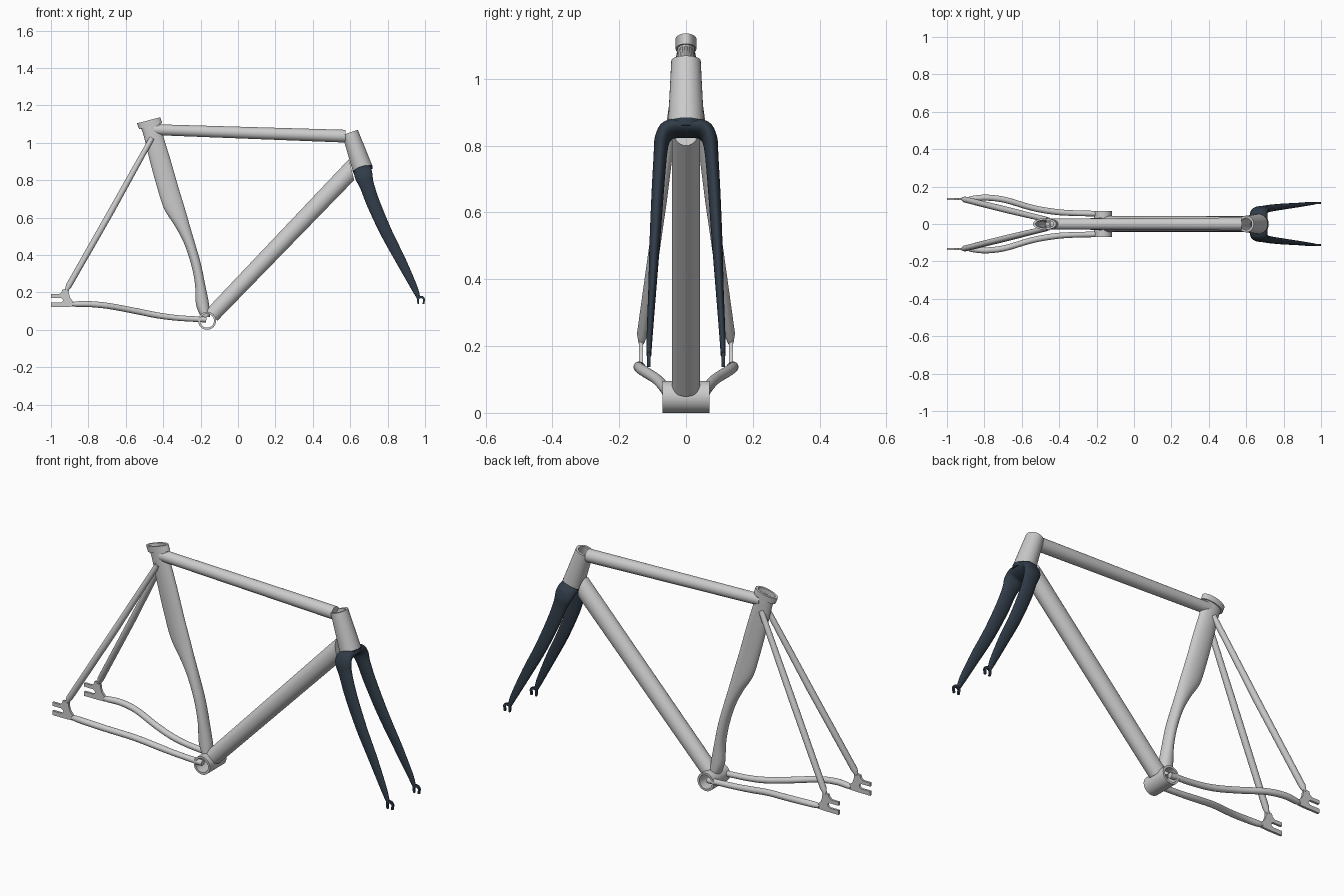
import bpy, bmesh, math
from mathutils import Vector as V

if "Cube" in bpy.data.objects:
    bpy.data.objects.remove(bpy.data.objects["Cube"])

N = 32
dark = bpy.data.materials.new("dark_fork")
dark.diffuse_color = (0.03, 0.045, 0.065, 1)
dark.use_nodes = True
dark.node_tree.nodes["Principled BSDF"].inputs["Base Color"].default_value = dark.diffuse_color


def finish(name, bm, mat=None):
    bmesh.ops.recalc_face_normals(bm, faces=bm.faces[:])
    me = bpy.data.meshes.new(name)
    bm.to_mesh(me)
    bm.free()
    ob = bpy.data.objects.new(name, me)
    bpy.context.collection.objects.link(ob)
    if mat:
        me.materials.append(mat)
    return ob


def smooth(rings, steps=5):
    """Catmull-Rom through rings of (centre, u, v)."""
    out = []
    last = len(rings) - 1
    for i in range(last):
        q = [rings[max(0, min(last, i + k))] for k in (-1, 0, 1, 2)]
        for s in range(steps):
            t = s / steps
            w = (-t**3 + 2*t*t - t, 3*t**3 - 5*t*t + 2, -3*t**3 + 4*t*t + t, t**3 - t*t)
            out.append(tuple(sum((q[k][j] * (w[k] / 2) for k in range(4)), V((0, 0, 0)))
                             for j in range(3)))
    return out + [rings[-1]]


def loft(name, rings, closed=False, mat=None):
    bm = bmesh.new()
    loops = []
    for c, u, v in rings:
        loops.append([bm.verts.new(c + u * math.cos(2*math.pi*k/N) + v * math.sin(2*math.pi*k/N))
                      for k in range(N)])
    pairs = list(zip(loops, loops[1:]))
    if closed:
        pairs.append((loops[-1], loops[0]))
    else:
        bm.faces.new(loops[0])
        bm.faces.new(loops[-1])
    for a, b in pairs:
        for k in range(N):
            m = (k + 1) % N
            bm.faces.new((a[k], a[m], b[m], b[k]))
    return finish(name, bm, mat)


def frames(pts):
    """Round rings for a path of (x, y, z, radius)."""
    out = []
    for i, p in enumerate(pts):
        t = (V(pts[min(i + 1, len(pts) - 1)][:3]) - V(pts[max(i - 1, 0)][:3])).normalized()
        ref = V((0, 0, 1)) if abs(t.y) > 0.9 else V((0, 1, 0))
        u = ref.cross(t).normalized()
        out.append((V(p[:3]), u * p[3], t.cross(u) * p[3]))
    return out


def pipe(name, a, b, wall, mat=None):
    """Open-ended hollow tube between two (x, y, z, radius) points."""
    outer = frames([a, b])
    inner = frames([(*a[:3], a[3] - wall), (*b[:3], b[3] - wall)])
    return loft(name, outer + inner[::-1], True, mat)


def plate(name, prof, y, half, mat=None):
    bm = bmesh.new()
    f = bm.faces.new([bm.verts.new((x, y - half, z)) for x, z in prof])
    ext = bmesh.ops.extrude_face_region(bm, geom=[f])
    bmesh.ops.translate(bm, vec=(0, 2 * half, 0),
                        verts=[g for g in ext["geom"] if isinstance(g, bmesh.types.BMVert)])
    return finish(name, bm, mat)


# Bottom bracket and head tube
pipe("bottom_bracket", (-.165, -.07, .048, .048), (-.165, .07, .048, .048), .011)
pipe("head_tube", (.666, 0, .862, .054), (.599, 0, 1.055, .044), .012)

# Down tube, with its upper end cut parallel to the head tube
start = frames([(-.14, 0, .078, .042), (.6, 0, .85, .042)])[0]
cut = (V((.607, 0, .856)), V((.014, 0, -.056)), V((0, .042, 0)))
if start[1].z > 0:
    cut = (cut[0], -cut[1], cut[2])
if start[2].y < 0:
    cut = (cut[0], cut[1], -cut[2])
loft("down_tube", [start, cut])

# Top tube
loft("top_tube", frames([(-.45, 0, 1.07, .029), (.575, 0, 1.035, .034)]))

# Aero seat tube: left edge, right edge, height, half width
outline = [(-.198, -.15, .067, .034), (-.225, -.155, .137, .033), (-.23, -.176, .244, .032),
           (-.251, -.198, .351, .031), (-.289, -.23, .463, .03), (-.337, -.257, .554, .029),
           (-.394, -.283, .645, .028), (-.433, -.319, .763, .027), (-.474, -.362, .913, .027),
           (-.505, -.401, 1.04, .027)]
seat = [(V(((l + r) / 2, 0, z)), V(((r - l) / 2, 0, 0)), V((0, h, 0))) for l, r, z, h in outline]
seat.append((V((-.468, 0, 1.095)), V((.053, 0, .014)), V((0, .026, 0))))
bore = [(V((-.468, 0, 1.095)), V((.046, 0, .012)), V((0, .02, 0))),
        (V((-.43, 0, .95)), V((.043, 0, .01)), V((0, .019, 0)))]
loft("seat_tube", smooth(seat) + bore)

# Seat clamp collar
lo, hi = V((-.467, 0, 1.089)), V((-.478, 0, 1.12))
big = V((.062, 0, .016)), V((0, .031, 0))
small = V((.049, 0, .0127)), V((0, .021, 0))
loft("seat_collar", [(lo, *big), (hi, *big), (hi, *small), (lo, *small)], True)

# Rear stays and dropouts
drop = [(-1, .19), (-.957, .19), (-.944, .2), (-.939, .215), (-.906, .22), (-.903, .19),
        (-.896, .168), (-.877, .148), (-.877, .124), (-.92, .122), (-1, .122), (-1, .145),
        (-.947, .145), (-.938, .151), (-.935, .158), (-.938, .165), (-.947, .171), (-1, .171)]
for side, s in (("right", -1), ("left", 1)):
    loft(side + "_seat_stay", frames([(-.46, s*.022, 1.025, .014), (-.68, s*.075, .63, .017),
                                      (-.905, s*.131, .235, .016), (-.918, s*.134, .208, .008)]))
    chain = [(-.885, .134, .137, .01), (-.86, .136, .137, .015), (-.79, .141, .137, .016),
             (-.69, .129, .127, .016), (-.55, .088, .101, .016), (-.43, .066, .077, .016),
             (-.32, .058, .063, .015), (-.17, .055, .054, .015)]
    loft(side + "_chain_stay", smooth(frames([(x, s*y, z, r) for x, y, z, r in chain])))
    plate(side + "_rear_dropout", drop, s*.134, .006)

# Fork: x, y, z, fore-aft half depth, side half thickness of one blade
blade = [(.965, .111, .172, .010, .007), (.941, .109, .228, .018, .009),
         (.872, .101, .367, .027, .012), (.794, .093, .517, .032, .016),
         (.725, .084, .672, .036, .0185), (.690, .077, .770, .039, .020)]


def half_fork(s):
    out = [(V((x, s*y, z)), V((.91, 0, .41)) * d, V((0, s*h, 0))) for x, y, z, d, h in blade]
    out.append((V((.675, s*.072, .815)), V((.044, 0, .017)), V((-.002, s*.022, .006))))
    out.append((V((.668, s*.058, .842)), V((.046, 0, .016)), V((-.006, s*.017, .02))))
    out.append((V((.667, s*.03, .852)), V((.047, 0, .016)), V((-.009, s*.003, .025))))
    return out


# In the mirrored half v flips to keep pointing outward, so the loft does not twist
loft("fork", smooth(half_fork(1) + half_fork(-1)[::-1]), mat=dark)
loft("fork_crown_race", frames([(.671, 0, .846, .052), (.664, 0, .868, .055)]), mat=dark)

# Fork tips: small inverted U plates
cx, cz = .978, .16
arc = [math.pi * k / 10 for k in range(11)]
tip = [(cx + .022*math.cos(a), cz + .022*math.sin(a)) for a in arc]
tip += [(cx - .018, .137), (cx - .009, .137)]
tip += [(cx - .011*math.cos(a), cz + .009*math.sin(a)) for a in arc]
tip += [(cx + .009, .137), (cx + .018, .137)]
for side, s in (("right", -1), ("left", 1)):
    plate(side + "_fork_tip", tip, s*.112, .005, dark)

# Smooth shading with crisp edges
for ob in bpy.context.collection.objects:
    ob.select_set(True)
    bpy.context.view_layer.objects.active = ob
bpy.ops.object.shade_smooth_by_angle(angle=math.radians(35))
